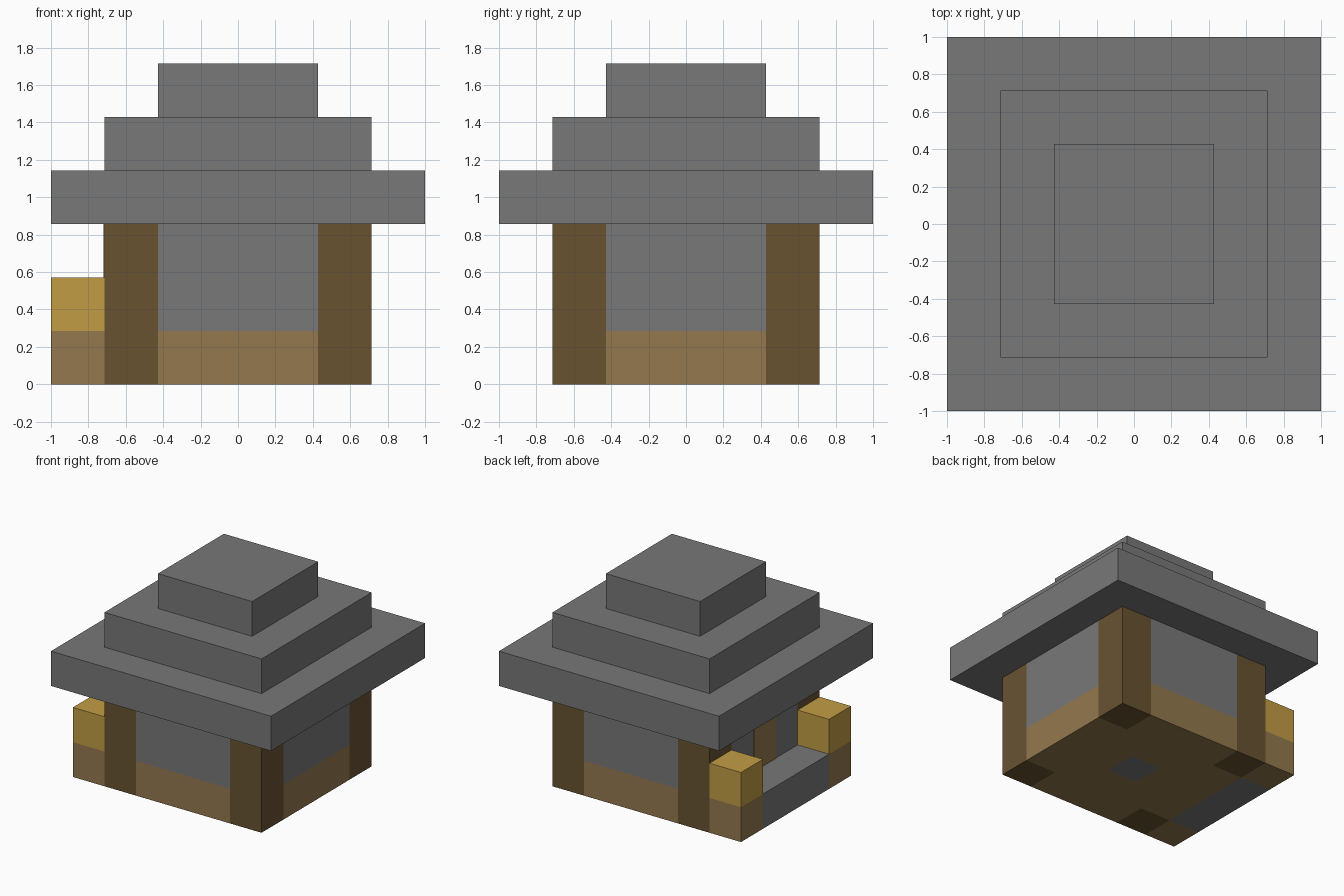
import bpy
import bmesh
from mathutils import Matrix, Vector

U = 2 / 7  # one building block

old = bpy.data.objects.get("Cube")
if old:
    bpy.data.objects.remove(old, do_unlink=True)


def material(name, color):
    mat = bpy.data.materials.new(name)
    mat.use_nodes = True
    mat.diffuse_color = (*color, 1)
    bsdf = mat.node_tree.nodes["Principled BSDF"]
    bsdf.inputs["Base Color"].default_value = (*color, 1)
    bsdf.inputs["Roughness"].default_value = 0.9
    return mat


STONE = material("grey stone", (0.188, 0.188, 0.188))
PLANK = material("light planks", (0.295, 0.19, 0.076))
LOG = material("dark log", (0.14, 0.086, 0.031))
STRAW = material("golden straw", (0.54, 0.335, 0.06))


def finish(name, bm, *mats):
    mesh = bpy.data.meshes.new(name)
    bm.to_mesh(mesh)
    bm.free()
    for mat in mats:
        mesh.materials.append(mat)
    obj = bpy.data.objects.new(name, mesh)
    bpy.context.collection.objects.link(obj)
    return obj


def box(name, low, high, mat):
    """Box between two corners, given in blocks."""
    low, high = Vector(low) * U, Vector(high) * U
    bm = bmesh.new()
    place = Matrix.Translation((low + high) / 2) @ Matrix.Diagonal((*(high - low), 1))
    bmesh.ops.create_cube(bm, size=1, matrix=place)
    return finish(name, bm, mat)


# Floor: plank grid without its corners, one stone block in the middle
bm = bmesh.new()
bmesh.ops.create_grid(bm, x_segments=5, y_segments=5, size=2.5 * U)
corners = [f for f in bm.faces
           if min(abs(c) for c in f.calc_center_median().xy) > 1.5 * U]
bmesh.ops.delete(bm, geom=corners, context='FACES')
top = bmesh.ops.extrude_face_region(bm, geom=bm.faces[:])["geom"]
bmesh.ops.translate(bm, vec=(0, 0, U),
                    verts=[v for v in top if isinstance(v, bmesh.types.BMVert)])
bmesh.ops.recalc_face_normals(bm, faces=bm.faces)
for face in bm.faces:
    face.material_index = int(face.calc_center_median().xy.length < 0.1 * U)
finish("floor", bm, PLANK, STONE)

# Corner posts
for sx, x in (("right", -2.5), ("left", 1.5)):
    for sy, y in (("front", -2.5), ("back", 1.5)):
        box(f"{sy}_{sx}_post", (x, y, 0), (x + 1, y + 1, 3), LOG)

# Walls between the posts
for side, c in (("near", -2.5), ("far", 1.5)):
    box(f"{side}_cross_wall", (-1.5, c, 1), (1.5, c + 1, 3), STONE)
    box(f"{side}_side_wall", (c, -1.5, 1), (c + 1, 1.5, 3), STONE)

# Door and its doorstep, with a straw bale on a plank block at each end
box("door", (-2.515, -0.5, 1), (-2.5, 0.5, 3), PLANK)
box("doorstep", (-3.5, -1.5, 0), (-2.5, 1.5, 1), STONE)
for side, y in (("front", -2.5), ("back", 1.5)):
    box(f"{side}_plinth", (-3.5, y, 0), (-2.5, y + 1, 1), PLANK)
    box(f"{side}_straw_bale", (-3.5, y, 1), (-2.5, y + 1, 2), STRAW)

# Stepped roof
for i, (name, half) in enumerate((("lower", 3.5), ("middle", 2.5), ("upper", 1.5))):
    box(f"{name}_roof_tier", (-half, -half, 3 + i), (half, half, 4 + i), STONE)
